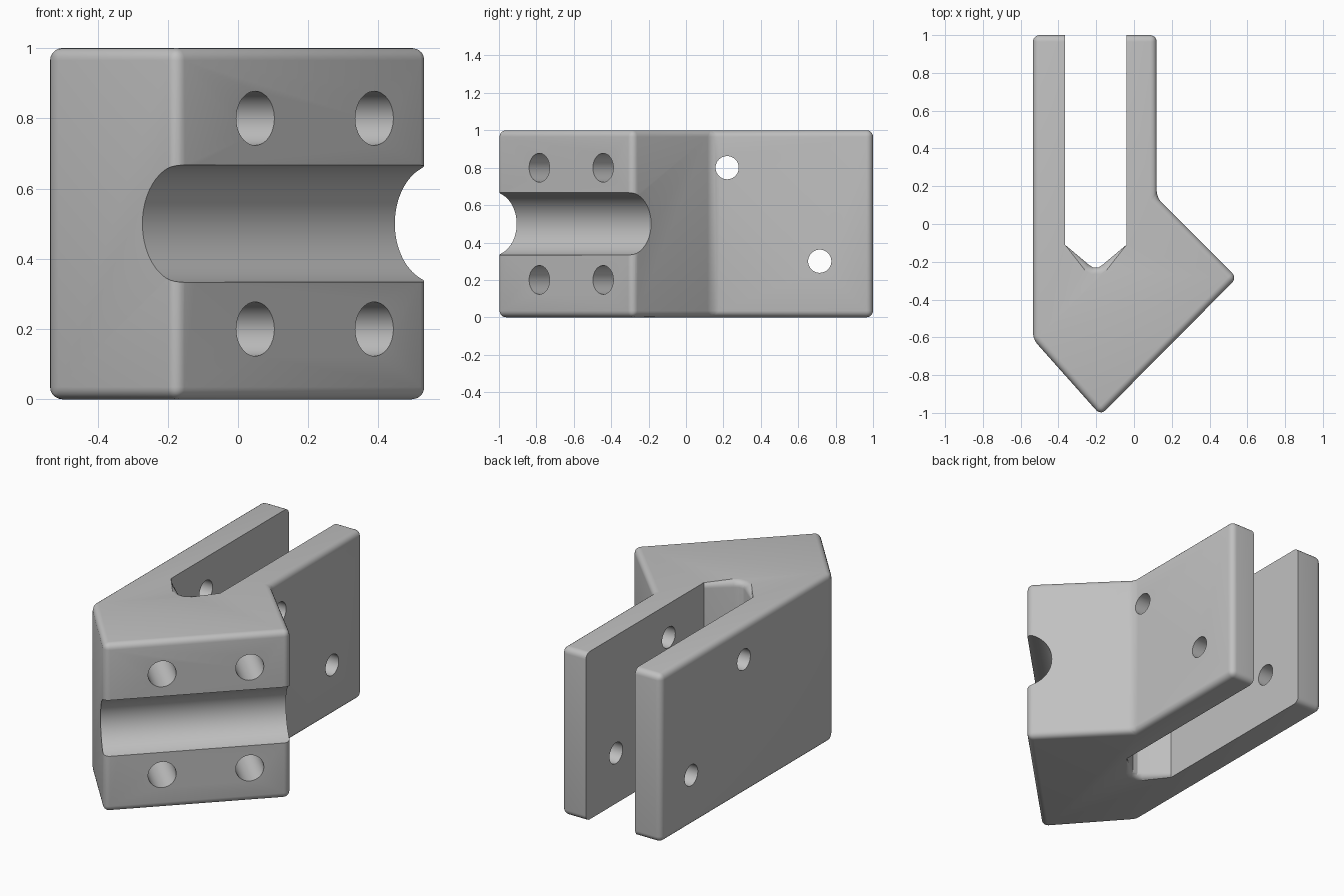
import bpy, bmesh, math
from mathutils import Vector

cube = bpy.data.objects.get("Cube")
if cube:
    bpy.data.objects.remove(cube, do_unlink=True)

grey = bpy.data.materials.new("plain grey")
grey.use_nodes = True
GREY = (0.53, 0.53, 0.53, 1)
grey.diffuse_color = GREY
grey.node_tree.nodes["Principled BSDF"].inputs["Base Color"].default_value = GREY


def add_object(name, bm):
    mesh = bpy.data.meshes.new(name)
    bm.to_mesh(mesh)
    bm.free()
    mesh.materials.append(grey)
    obj = bpy.data.objects.new(name, mesh)
    bpy.context.collection.objects.link(obj)
    return obj


# Plan outline, split so that the straight slot walls stay crisp
outer = [(-0.535, 1), (-0.535, -0.61), (-0.177, -1.012), (0.545, -0.285),
         (0.12, 0.14), (0.12, 1)]
slot = [(-0.04, 1), (-0.04, -0.11), (-0.165, -0.215), (-0.187, -0.23),
        (-0.218, -0.23), (-0.24, -0.215), (-0.365, -0.11), (-0.365, 1)]
outline = outer + slot
count = len(outline)
first = len(outer)
walls = (first, count - 2)

bm = bmesh.new()
rings = [[bm.verts.new((x, y, z)) for x, y in outline] for z in (0, 1)]
bm.faces.new(rings[0][::-1])
bm.faces.new(rings[1])
rounded = []
for i in range(count):
    j = (i + 1) % count
    bm.faces.new((rings[0][i], rings[0][j], rings[1][j], rings[1][i]))
    if i < first:
        rounded.append(bm.edges.get((rings[0][i], rings[1][i])))
    if i not in walls:
        rounded += [bm.edges.get((ring[i], ring[j])) for ring in rings]
bmesh.ops.recalc_face_normals(bm, faces=bm.faces)
bmesh.ops.bevel(bm, geom=rounded, offset=0.035, segments=5, profile=0.5,
                affect='EDGES', clamp_overlap=False)
body = add_object("clamp_body", bm)


def drill(name, centre, direction, radius, length, sides=48):
    """Cut a round hole along a direction, centred on a point."""
    bm = bmesh.new()
    turn = Vector(direction).to_track_quat('Z', 'Y').to_matrix().to_4x4()
    bmesh.ops.create_cone(bm, cap_ends=True, segments=sides, radius1=radius,
                          radius2=radius, depth=length, matrix=turn)
    bmesh.ops.translate(bm, verts=bm.verts, vec=centre)
    cutter = add_object(name, bm)
    cutter.hide_render = True
    mod = body.modifiers.new(name, 'BOOLEAN')
    mod.operation = 'DIFFERENCE'
    mod.solver = 'EXACT'
    mod.object = cutter
    return cutter


# Half-round channel along the slanted front face
along, inward = (1, 1, 0), (-1, 1, 0)
cutters = [drill("channel_cutter", (0.204, -0.668, 0.5), along, 0.169, 2, 80)]

# Four blind screw holes in the slanted face
for x, y in ((0.05, -0.785), (0.39, -0.445)):
    for z in (0.2, 0.8):
        cutters.append(drill("screw_hole_cutter", (x, y, z), inward, 0.077, 0.7))

# Two pin holes straight through both arms
for y, z in ((0.22, 0.8), (0.715, 0.3)):
    cutters.append(drill("pin_hole_cutter", (-0.2, y, z), (1, 0, 0), 0.062, 1))

# Apply the cuts and drop the cutters
bpy.context.view_layer.objects.active = body
body.select_set(True)
for mod in list(body.modifiers):
    bpy.ops.object.modifier_apply(modifier=mod.name)
for cutter in cutters:
    bpy.data.objects.remove(cutter, do_unlink=True)
bpy.ops.object.shade_smooth_by_angle(angle=math.radians(30))
